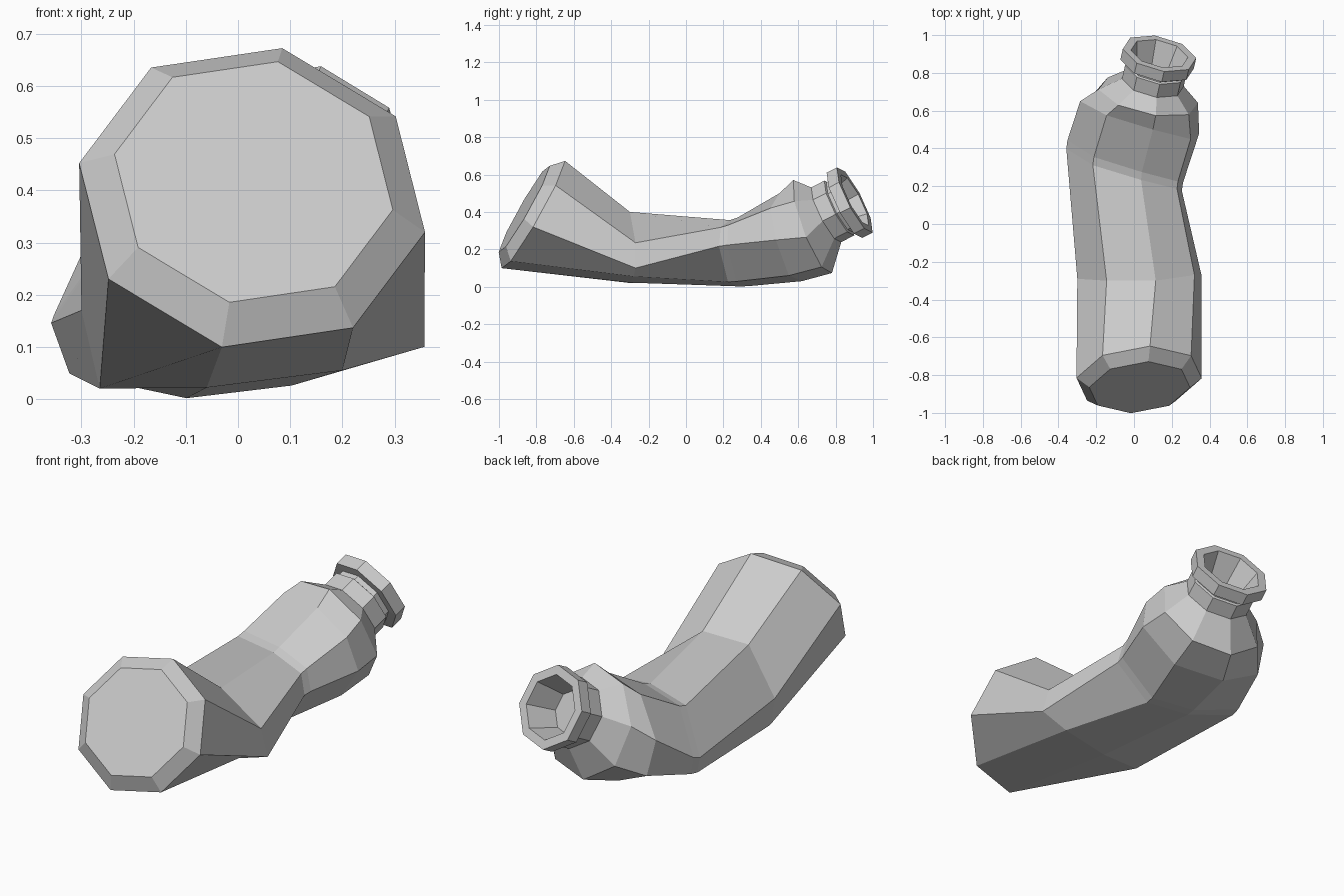
import bpy
import bmesh
from math import cos, sin, radians
from mathutils import Vector

SIDES = 8

cube = bpy.data.objects.get("Cube")
if cube:
    bpy.data.objects.remove(cube, do_unlink=True)

grey = bpy.data.materials.new("plain grey")
grey.use_nodes = True
grey.diffuse_color = (0.6, 0.6, 0.6, 1)
grey.node_tree.nodes["Principled BSDF"].inputs["Base Color"].default_value = grey.diffuse_color


def octagon(center, axis, radius, phase=77):
    """Regular ring around an axis, running clockwise from its upper corner."""
    axis = Vector(axis).normalized()
    side = axis.cross(Vector((0, 0, 1))).normalized()
    up = side.cross(axis)
    angles = [radians(phase - i * 360 / SIDES) for i in range(SIDES)]
    return [Vector(center) + radius * (cos(a) * side + sin(a) * up) for a in angles]


def blend(ring_a, ring_b, amount):
    """Ring part of the way between two others."""
    return [Vector(a).lerp(Vector(b), amount) for a, b in zip(ring_a, ring_b)]


def loft(name, rings):
    """Skin a row of rings and close both ends."""
    bm = bmesh.new()
    loops = [[bm.verts.new(p) for p in ring] for ring in rings]
    for low, high in zip(loops, loops[1:]):
        for i in range(SIDES):
            j = (i + 1) % SIDES
            bm.faces.new((low[i], low[j], high[j], high[i]))
    bm.faces.new(loops[0])
    bm.faces.new(loops[-1])
    bmesh.ops.recalc_face_normals(bm, faces=bm.faces)
    mesh = bpy.data.meshes.new(name)
    bm.to_mesh(mesh)
    bm.free()
    mesh.materials.append(grey)
    obj = bpy.data.objects.new(name, mesh)
    bpy.context.collection.objects.link(obj)
    return obj


# Base: flat end with a bevelled rim, tipped upwards
base_axis = (-0.11, 1, -0.57)
base_face = octagon((0.03, -0.865, 0.416), base_axis, 0.272)
base_rim = octagon((0.027, -0.816, 0.386), base_axis, 0.338)

# Crushed body: two dented rings, then the swelling below the shoulder
front_dent = [
    (0.115, -0.3, 0.4), (0.32, -0.27, 0.235), (0.357, -0.27, 0.1), (0.2, -0.28, 0.055),
    (-0.06, -0.3, 0.022), (-0.265, -0.3, 0.02), (-0.3, -0.29, 0.17), (-0.145, -0.3, 0.4),
]
rear_dent = [
    (0.035, 0.25, 0.355), (0.225, 0.2, 0.32), (0.25, 0.19, 0.22), (0.1, 0.24, 0.025),
    (-0.1, 0.31, 0.001), (-0.325, 0.39, 0.05), (-0.36, 0.42, 0.145), (-0.22, 0.33, 0.34),
]
swelling = [
    (0.1, 0.5, 0.5), (0.3, 0.45, 0.42), (0.345, 0.48, 0.25), (0.2, 0.55, 0.06),
    (-0.05, 0.62, 0.03), (-0.24, 0.66, 0.12), (-0.285, 0.65, 0.31), (-0.145, 0.575, 0.48),
]
shoulder = octagon((0.075, 0.677, 0.322), (0.2, 0.92, 0.35), 0.272)

# Neck: short tube, flared collar and hollow mouth along one axis
neck_axis = Vector((0.2, 0.87, 0.45)).normalized()
neck_start = Vector((0.1, 0.75, 0.385))
neck_steps = [
    (0, 0.168), (0.08, 0.168), (0.085, 0.155), (0.11, 0.155),
    (0.112, 0.2), (0.175, 0.2), (0.175, 0.155), (0.02, 0.11),
]
neck = [octagon(neck_start + neck_axis * t, neck_axis, r) for t, r in neck_steps]

loft("crushed_bottle", [
    base_face, base_rim, front_dent,
    blend(rear_dent, front_dent, 0.03), blend(rear_dent, swelling, 0.1),
    swelling, shoulder, *neck,
])
